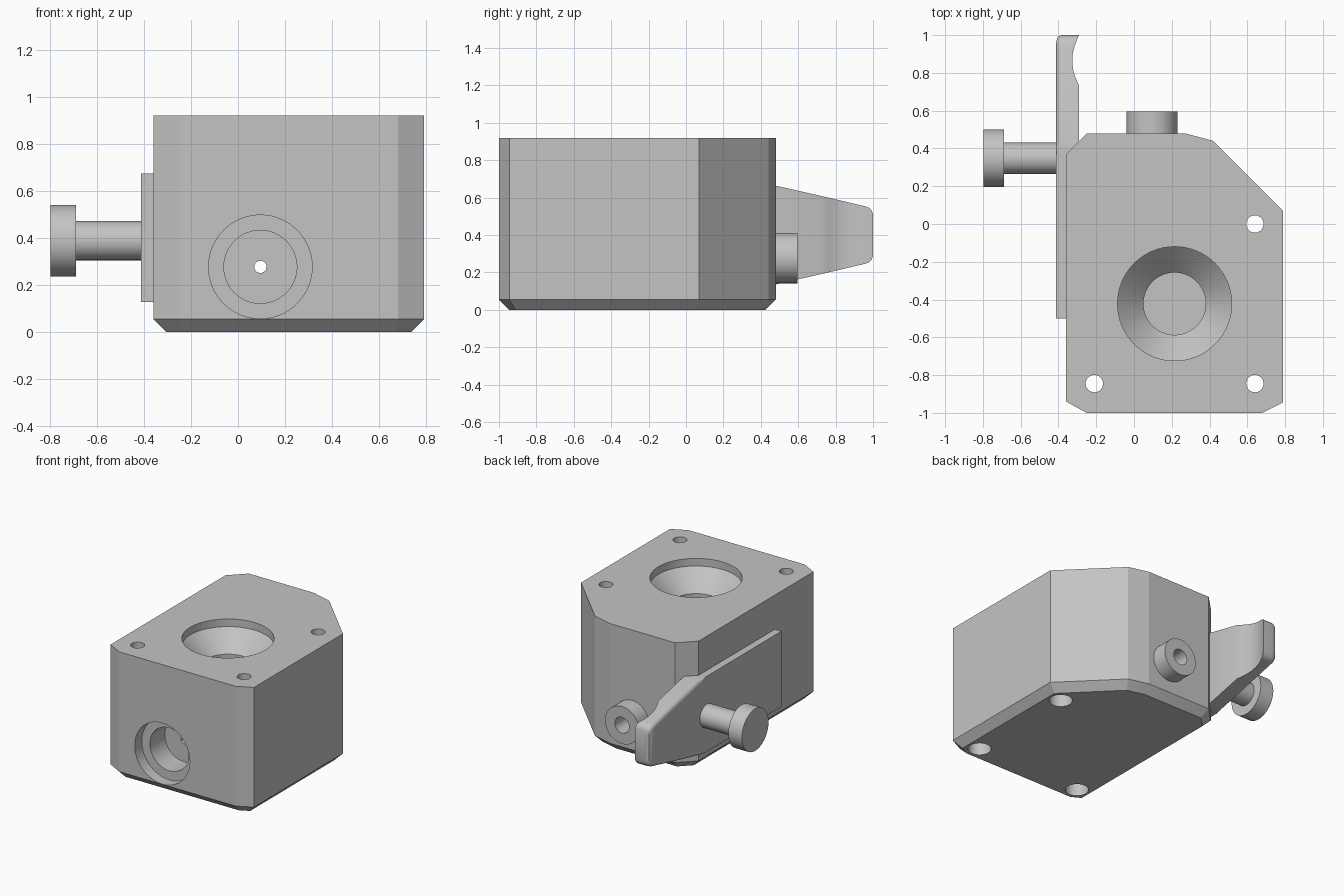
import bpy
import bmesh
import math
from mathutils import Matrix, Vector

cube = bpy.data.objects.get("Cube")
if cube:
    bpy.data.objects.remove(cube, do_unlink=True)

# Single plain grey finish
grey = bpy.data.materials.new("plain grey")
grey.use_nodes = True
colour = (0.55, 0.55, 0.55, 1)
grey.diffuse_color = colour
grey.node_tree.nodes["Principled BSDF"].inputs["Base Color"].default_value = colour

ALONG_X = Matrix.Rotation(math.pi / 2, 4, "Y")
ALONG_Y = Matrix.Rotation(-math.pi / 2, 4, "X")
ALONG_Z = Matrix.Identity(4)


def finish(name, bm):
    bmesh.ops.recalc_face_normals(bm, faces=bm.faces)
    mesh = bpy.data.meshes.new(name)
    bm.to_mesh(mesh)
    bm.free()
    mesh.materials.append(grey)
    obj = bpy.data.objects.new(name, mesh)
    bpy.context.collection.objects.link(obj)
    return obj


def loft(name, rings):
    """Skin a list of equal-length closed rings and cap both ends."""
    bm = bmesh.new()
    loops = [[bm.verts.new(p) for p in ring] for ring in rings]
    for a, b in zip(loops, loops[1:]):
        for i in range(len(a)):
            j = (i + 1) % len(a)
            bm.faces.new((a[i], a[j], b[j], b[i]))
    bm.faces.new(loops[0])
    bm.faces.new(loops[-1])
    return finish(name, bm)


def lathe(name, profile, centre, axis, sides=64):
    """Turn (radius, distance) pairs about an axis through centre."""
    place = Matrix.Translation(centre) @ axis
    rings = []
    for r, t in profile:
        angles = [2 * math.pi * i / sides for i in range(sides)]
        rings.append([place @ Vector((r * math.cos(a), r * math.sin(a), t)) for a in angles])
    return loft(name, rings)


def activate(obj):
    bpy.ops.object.select_all(action="DESELECT")
    obj.select_set(True)
    bpy.context.view_layer.objects.active = obj


def combine(target, tool, operation):
    tool.hide_render = True
    mod = target.modifiers.new("combine", "BOOLEAN")
    mod.operation = operation
    mod.solver = "EXACT"
    mod.object = tool
    activate(target)
    bpy.ops.object.modifier_apply(modifier=mod.name)
    bpy.data.objects.remove(tool, do_unlink=True)


# Housing block with a chamfered underside
outline = [(-0.36, -0.94), (-0.25, -1), (0.68, -1), (0.79, -0.945), (0.79, 0.07),
           (0.42, 0.44), (0.27, 0.48), (-0.25, 0.48), (-0.36, 0.37)]
CHAMFER, HEIGHT = 0.055, 0.92
bm = bmesh.new()
base = bm.faces.new([bm.verts.new((x, y, CHAMFER)) for x, y in outline])
top = bmesh.ops.extrude_face_region(bm, geom=[base], use_keep_orig=True)["geom"]
for v in top:
    if isinstance(v, bmesh.types.BMVert):
        v.co.z = HEIGHT
bmesh.ops.recalc_face_normals(bm, faces=bm.faces)
bm.faces.ensure_lookup_table()
base = min(bm.faces, key=lambda f: f.calc_center_median().z)
bmesh.ops.inset_region(bm, faces=[base], thickness=CHAMFER, use_even_offset=True)
for v in base.verts:
    v.co.z = 0
housing = finish("housing", bm)

# Rear spigot
port = (0.095, 0, 0.277)
combine(housing, lathe("rear_spigot", [(0.135, 0.4), (0.135, 0.595)], port, ALONG_Y), "UNION")

# Stepped front port that narrows, then opens through the spigot
port_steps = [(0.22, -1.1), (0.22, -0.92), (0.155, -0.92), (0.155, -0.75),
              (0.026, -0.75), (0.026, 0.4), (0.057, 0.4), (0.057, 0.7)]
combine(housing, lathe("port_cutter", port_steps, port, ALONG_Y), "DIFFERENCE")

# Top funnel and well
funnel = [(0.165, 0.12), (0.165, 0.73), (0.302, 0.865), (0.302, 1)]
combine(housing, lathe("funnel_cutter", funnel, (0.215, -0.422, 0), ALONG_Z), "DIFFERENCE")

# Bolt holes, counterbored from below
bolt = [(0.078, -0.1), (0.078, 0.3), (0.046, 0.3), (0.046, 1)]
for x, y in ((0.64, 0), (0.64, -0.845), (-0.21, -0.845)):
    combine(housing, lathe("bolt_cutter", bolt, (x, y, 0), ALONG_Z, 32), "DIFFERENCE")

# Side lever: flat plate that thickens into a tapered, scooped thumb grip
MID = 0.4


def lever_section(y, inner, outer, half, r):
    """Cross-section with square inner corners and rounded outer corners."""
    ring = [(inner, y, MID + half)]
    for sign in (1, -1):
        arc = []
        for i in range(5):
            a = math.pi / 2 * i / 4
            arc.append((outer + r - r * math.sin(a), y,
                        MID + sign * (half - r + r * math.cos(a))))
        ring += arc if sign == 1 else arc[::-1]
    ring.append((inner, y, MID - half))
    return ring


def taper(y):
    return 0.273 - max(0, y - 0.45) * 0.235


sections = [(-0.5, -0.355, -0.412, 0.273, 0.001),
            (0.365, -0.355, -0.412, 0.273, 0.001),
            (0.44, -0.29, -0.412, 0.273, 0.03),
            (0.73, -0.29, -0.412, taper(0.73), 0.03)]
for i in range(1, 9):
    y = 0.73 + 0.23 * i / 8
    scoop = 0.037 * math.sin(math.pi * i / 9.4) ** 0.9
    sections.append((y, -0.29 - scoop, -0.412, taper(y), 0.03))
sections += [(0.98, -0.3, -0.408, 0.145, 0.03),
             (0.993, -0.295, -0.4, 0.13, 0.03),
             (1.0, -0.292, -0.385, 0.112, 0.03)]
lever = loft("side_lever", [lever_section(*s) for s in sections])

# Thumb screw
knob = [(0.152, -0.797), (0.152, -0.688), (0.083, -0.688), (0.083, -0.4)]
thumb_screw = lathe("thumb_screw", knob, (0, 0.348, 0.388), ALONG_X)

for obj in (housing, lever, thumb_screw):
    activate(obj)
    bpy.ops.object.shade_smooth_by_angle(angle=math.radians(12 if obj is housing else 28))
